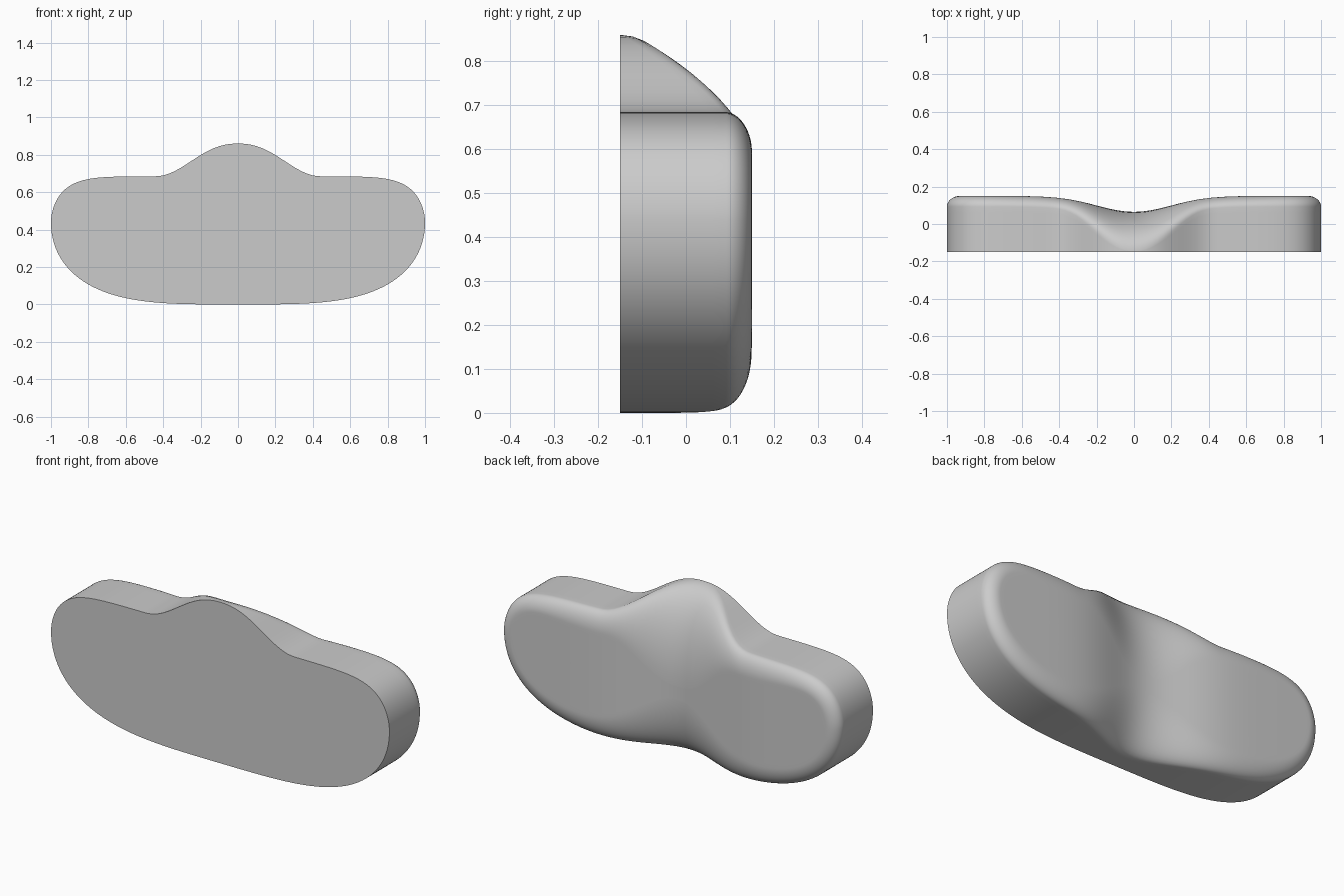
import bpy, bmesh, math

if "Cube" in bpy.data.objects:
    bpy.data.objects.remove(bpy.data.objects["Cube"], do_unlink=True)

FRONT = -0.15
MID_Z = 0.44


def bump(x):
    """Central hump on the top edge, 0 to 1."""
    u = min(abs(x) / 0.44, 1) ** 1.15
    return 0.5 * (1 + math.cos(math.pi * u))


def hollow(x):
    """Sideways falloff of the hollow in the back, 0 to 1."""
    return math.exp(-(x / 0.28) ** 2)


def back_depth(x):
    return 0.15 - 0.085 * hollow(x)


def edge_height(x, top):
    a = min(abs(x), 1)
    if top:
        return MID_Z + 0.245 * (1 - a ** 10) ** 0.55 + 0.175 * bump(x)
    return MID_Z * (1 - (1 - a ** 3.65) ** 0.476)


# Outline samples: along the top edge, then back along the bottom
HALF = 100
outline = []
for i in range(2 * HALF):
    outline.append((round(math.cos(math.pi * i / HALF), 9), i <= HALF))

bm = bmesh.new()


def add_ring(wall, turn, blend):
    """wall: travel along the side, turn: angle of the rounded rim,
    blend: travel from the rim to the middle line."""
    ring = []
    for x, top in outline:
        z = edge_height(x, top)
        # The rim widens into long slopes on the hump and below the hollow
        rim, inset = 0.058, 0.115 - 0.045 * x * x
        if top:
            lean = bump(x) ** 1.35
            rim, inset = rim + 0.152 * lean, inset + 0.37 * lean
        else:
            rim, inset = rim + 0.062 * hollow(x), inset + 0.19 * hollow(x)
        rim_y = back_depth(x) - rim
        mx, mz = x * (1 - 0.33 * x * x), 0.35 + 0.07 * x * x
        s = inset / math.hypot(x - mx, z - mz) * (1 - math.cos(turn))
        s += (1 - s) * blend
        px, pz = x + (mx - x) * s, z + (mz - z) * s
        y = FRONT + (rim_y - FRONT) * wall
        y += (rim + back_depth(px) - back_depth(x)) * math.sin(turn)
        ring.append(bm.verts.new((px, y, pz)))
    return ring


rings = [add_ring(k / 8, 0, 0) for k in range(9)]
rings += [add_ring(1, math.pi / 2 * k / 14, 0) for k in range(1, 15)]
rings += [add_ring(1, math.pi / 2, k / 12) for k in range(1, 13)]

# Skin between neighbouring rings, plus the flat front
count = len(outline)
for a, b in zip(rings, rings[1:]):
    for i in range(count):
        j = (i + 1) % count
        bm.faces.new((a[i], a[j], b[j], b[i]))
bm.faces.new(rings[0])
bmesh.ops.remove_doubles(bm, verts=bm.verts, dist=0.0002)
bmesh.ops.recalc_face_normals(bm, faces=bm.faces)

mesh = bpy.data.meshes.new("padded_shell")
bm.to_mesh(mesh)
bm.free()
shell = bpy.data.objects.new("padded_shell", mesh)
bpy.context.collection.objects.link(shell)

# Plain grey
grey = bpy.data.materials.new("light_grey")
grey.use_nodes = True
colour = (0.6, 0.6, 0.6, 1)
grey.diffuse_color = colour
for node in grey.node_tree.nodes:
    if node.type == "BSDF_PRINCIPLED":
        node.inputs["Base Color"].default_value = colour
mesh.materials.append(grey)

# Smooth body with a crisp front edge
bpy.ops.object.select_all(action="DESELECT")
shell.select_set(True)
bpy.context.view_layer.objects.active = shell
bpy.ops.object.shade_smooth_by_angle(angle=math.radians(40))
